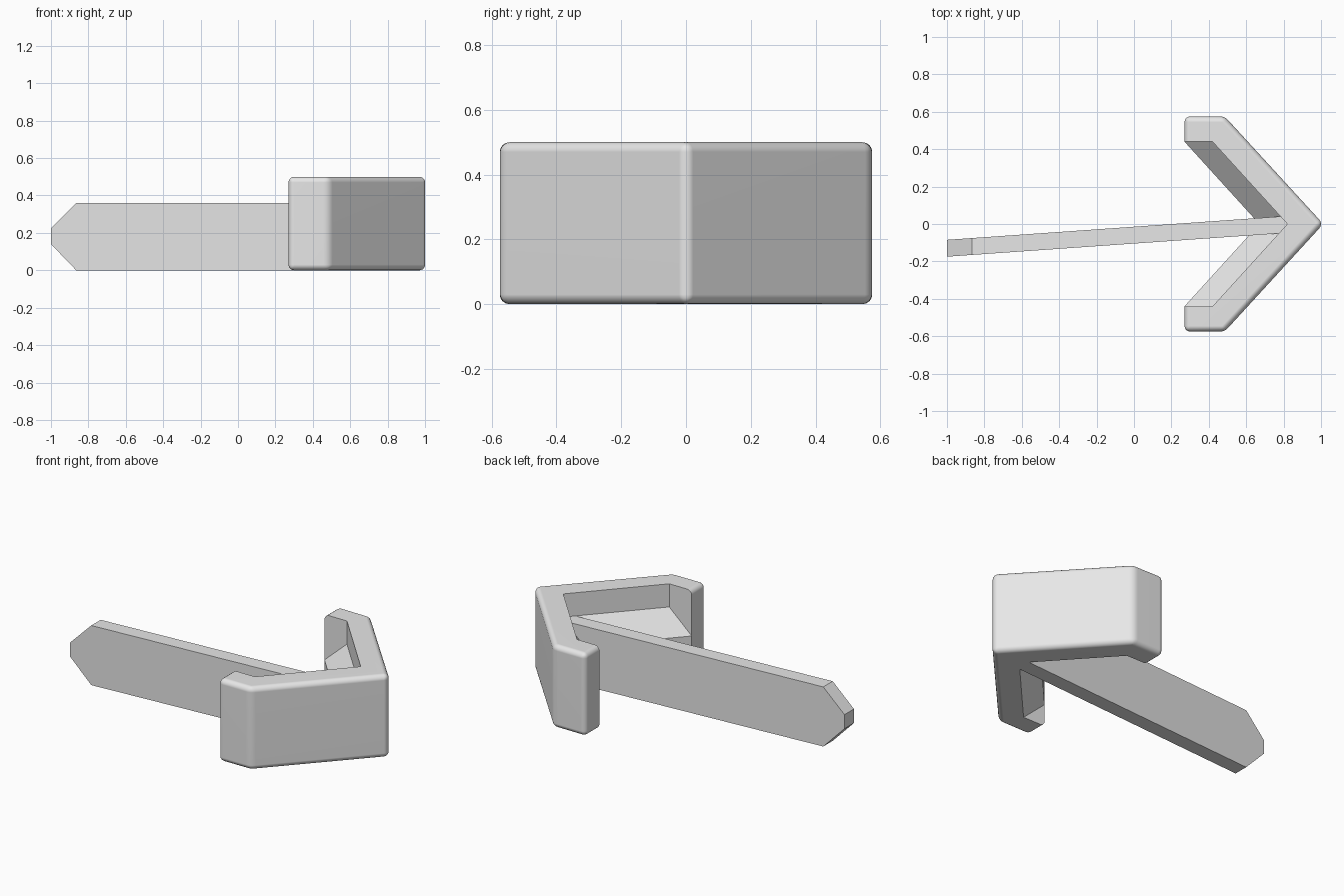
import bpy, bmesh
from mathutils import Vector

cube = bpy.data.objects.get("Cube")
if cube:
    bpy.data.objects.remove(cube, do_unlink=True)

grey = bpy.data.materials.new("light_grey")
grey.use_nodes = True
grey.diffuse_color = (0.8, 0.8, 0.8, 1)
grey.node_tree.nodes["Principled BSDF"].inputs["Base Color"].default_value = (0.8, 0.8, 0.8, 1)


def prism(bm, ring, shift):
    """Closed solid: a ring of points swept along a vector."""
    a = [bm.verts.new(p) for p in ring]
    b = [bm.verts.new(Vector(p) + Vector(shift)) for p in ring]
    bm.faces.new(a)
    bm.faces.new(b[::-1])
    n = len(a)
    for i in range(n):
        j = (i + 1) % n
        bm.faces.new((a[i], b[i], b[j], a[j]))
    bmesh.ops.recalc_face_normals(bm, faces=bm.faces[:])


def finish(name, bm):
    me = bpy.data.meshes.new(name)
    bm.to_mesh(me)
    bm.free()
    ob = bpy.data.objects.new(name, me)
    bpy.context.collection.objects.link(ob)
    me.materials.append(grey)
    return ob


# Arrow-shaped bracket with rounded outer edges
HEIGHT = 0.5
outer = [(0.27, -0.44), (0.27, -0.575), (0.485, -0.575), (1.012, 0),
         (0.485, 0.575), (0.27, 0.575), (0.27, 0.44)]
inner = [(0.42, 0.44), (0.82, 0), (0.42, -0.44)]
bm = bmesh.new()
prism(bm, [(x, y, 0) for x, y in outer + inner], (0, 0, HEIGHT))


def on_outside(v):
    return any((v.co.xy - Vector(p)).length < 1e-4 for p in outer)


def is_rounded(e):
    a, b = e.verts
    if not (on_outside(a) and on_outside(b)):
        return False
    upright = abs(a.co.z - b.co.z) > 0.1
    return not (upright and abs(abs(a.co.y) - 0.44) < 1e-3)


bmesh.ops.bevel(bm, geom=[e for e in bm.edges if is_rounded(e)], offset=0.03,
                segments=4, profile=0.5, affect='EDGES', clamp_overlap=True)
bracket = finish("bracket", bm)
bpy.ops.object.select_all(action='DESELECT')
bracket.select_set(True)
bpy.context.view_layer.objects.active = bracket
bpy.ops.object.shade_smooth_by_angle(angle=0.6)
bracket.modifiers.new("even_shading", 'WEIGHTED_NORMAL').keep_sharp = True

# Pointed ribs along the inside of both arms
rib_profile = [(0.43, 0), (0.42, 0), (0.27, 0.135), (0.27, 0.225), (0.42, 0.36), (0.43, 0.36)]
for name, side in (("left_rib", 1), ("right_rib", -1)):
    bm = bmesh.new()
    prism(bm, [(x, side * 0.44, z) for x, z in rib_profile], (0.4, -side * 0.44, 0))
    finish(name, bm)

# Long blade with a chamfered end, set slightly askew
blade_profile = [(-1, 0.14), (-0.865, 0), (0.84, 0), (0.84, 0.36), (-0.865, 0.36), (-1, 0.225)]
bm = bmesh.new()
prism(bm, [(x, -0.05 + 0.07 * (x - 0.78), z) for x, z in blade_profile], (0, 0.09, 0))
finish("blade", bm)
